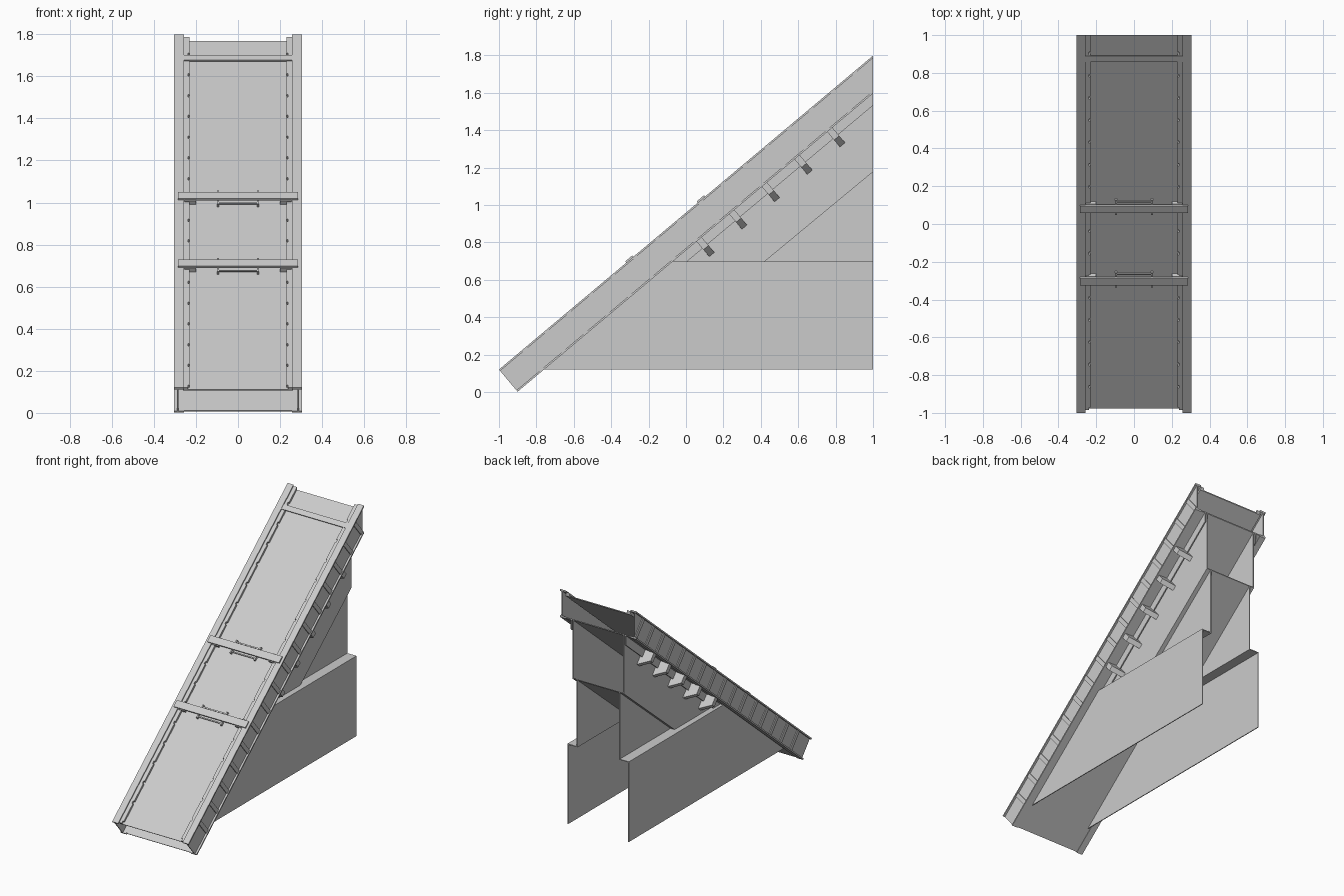
import bpy, bmesh, math
from mathutils import Matrix, Vector

cube = bpy.data.objects.get("Cube")
if cube:
    bpy.data.objects.remove(cube, do_unlink=True)

grey = bpy.data.materials.new("light_grey")
grey.use_nodes = True
GREY = (0.6, 0.6, 0.6, 1)
grey.diffuse_color = GREY
grey.node_tree.nodes["Principled BSDF"].inputs["Base Color"].default_value = GREY

# Sloped frame: x across, y along the ramp, z out of the ramp surface
SLOPE = Matrix.Translation((0, -1, 0.12)) @ Matrix.Rotation(math.radians(40), 4, 'X')
LENGTH = 2.8      # overshoots, then trimmed at the vertical back plane
DEPTH = 0.155
PITCH = 0.1535


def add_box(bm, x0, x1, y0, y1, z0, z1):
    size = Matrix.Diagonal((x1 - x0, y1 - y0, z1 - z0, 1))
    mid = Matrix.Translation(((x0 + x1) / 2, (y0 + y1) / 2, (z0 + z1) / 2))
    bmesh.ops.create_cube(bm, size=1, matrix=mid @ size)


def add_prism(bm, points, offset):
    """Extrude a flat outline by an offset vector."""
    face = bm.faces.new([bm.verts.new(p) for p in points])
    ext = bmesh.ops.extrude_face_region(bm, geom=[face])
    verts = [g for g in ext["geom"] if isinstance(g, bmesh.types.BMVert)]
    bmesh.ops.translate(bm, verts=verts, vec=offset)


def finish(bm, name, sloped=True, mirror=False):
    if sloped:
        bm.transform(SLOPE)
    geom = bm.verts[:] + bm.edges[:] + bm.faces[:]
    bmesh.ops.bisect_plane(bm, geom=geom, plane_co=(0, 1, 0),
                           plane_no=(0, 1, 0), clear_outer=True)
    bmesh.ops.holes_fill(bm, edges=[e for e in bm.edges if e.is_boundary])
    bmesh.ops.recalc_face_normals(bm, faces=bm.faces)
    mesh = bpy.data.meshes.new(name)
    bm.to_mesh(mesh)
    bm.free()
    mesh.materials.append(grey)
    obj = bpy.data.objects.new(name, mesh)
    bpy.context.collection.objects.link(obj)
    if mirror:
        obj.modifiers.new("Mirror", 'MIRROR')


def boxes(name, items, **kw):
    bm = bmesh.new()
    for item in items:
        add_box(bm, *item)
    finish(bm, name, **kw)


def wall(name, x, thick, outline, sloped=False):
    """A pair of upright sheets drawn as a side outline."""
    bm = bmesh.new()
    add_prism(bm, [(x, a, b) for a, b in outline], Vector((-thick, 0, 0)))
    finish(bm, name, sloped=sloped, mirror=True)


# Deck and the pan closing the underside; both ends stay open
boxes("deck", [(-0.262, 0.262, 0.012, LENGTH, -0.029, -0.023)])
boxes("bottom_pan", [(-0.290, 0.290, 0.004, LENGTH, -0.152, -0.146)])

# Side girders: shallow outward channels with ribs between the flanges
boxes("girder", [
    (0.284, 0.291, 0, LENGTH, -DEPTH, 0),
    (0.257, 0.304, 0, LENGTH, -0.010, 0),
    (0.257, 0.304, 0, LENGTH, -DEPTH, -DEPTH + 0.010),
], mirror=True)
boxes("girder_ribs", [
    (0.288, 0.297, 0.16 + i * PITCH, 0.19 + i * PITCH, -0.148, -0.006)
    for i in range(16)
], mirror=True)

# Broken curb along each deck edge
boxes("curb", [
    (0.230, 0.238, 0.03 + i * PITCH, 0.165 + i * PITCH, -0.028, -0.008)
    for i in range(17)
], mirror=True)
boxes("curb_rail", [(0.238, 0.258, 0.012, LENGTH, -0.028, -0.008)], mirror=True)

# Cross bars with grab handles on both sides
for label, u in (("lower", 0.913), ("upper", 1.413)):
    boxes(label + "_cross_bar", [(-0.286, 0.286, u - 0.025, u + 0.025, -0.002, 0.009)])
    boxes(label + "_bar_feet", [(0.20, 0.255, u - 0.030, u + 0.030, -0.024, -0.001)],
          mirror=True)
    handle = []
    for side in (-1, 1):
        a = u + side * 0.036
        handle.append((-0.10, 0.10, a - 0.004, a + 0.004, -0.016, -0.008))
        for x in (-0.095, 0.095):
            handle.append((x - 0.005, x + 0.005, a - 0.014, a + 0.014, -0.022, -0.004))
    boxes(label + "_bar_handles", handle)

boxes("top_cross_strip", [(-0.258, 0.258, 2.425, 2.462, -0.010, -0.002)])

# Skirt below the upper girder and the tapered brackets carrying it
wall("skirt", 0.222, 0.008,
     [(1.04, -0.145), (1.085, -0.204), (LENGTH, -0.204), (LENGTH, -0.145)], sloped=True)
bm = bmesh.new()
for i in range(5):
    u = 1.249 + i * 0.228
    add_prism(bm, [(0.201, u, -0.15), (0.292, u, -0.15), (0.292, u, -0.212),
                   (0.201, u, -0.262)], Vector((0, 0.036, 0)))
finish(bm, "brackets", mirror=True)

# Base walls, ledges, and the narrower upper walls
wall("base_wall", 0.245, 0.006, [(-0.78, 0.12), (1, 0.12), (1, 0.697), (-0.09, 0.697)])
boxes("ledge", [(0.166, 0.245, -0.08, 1, 0.692, 0.698)], sloped=False, mirror=True)
wall("upper_wall", 0.204, 0.006,
     [(-0.09, 0.697), (0.42, 0.697), (1, 1.18), (1, 1.605)])
wall("lower_inner_wall", 0.172, 0.006, [(0.42, 0.697), (1, 0.697), (1, 1.18)])

# Sloping panel between the upper walls
bm = bmesh.new()
add_prism(bm, [(-0.204, 0.42, 0.697), (-0.204, 1, 1.177), (-0.204, 1, 1.183),
               (-0.204, 0.42, 0.703)], Vector((0.408, 0, 0)))
finish(bm, "sloping_panel", sloped=False)
